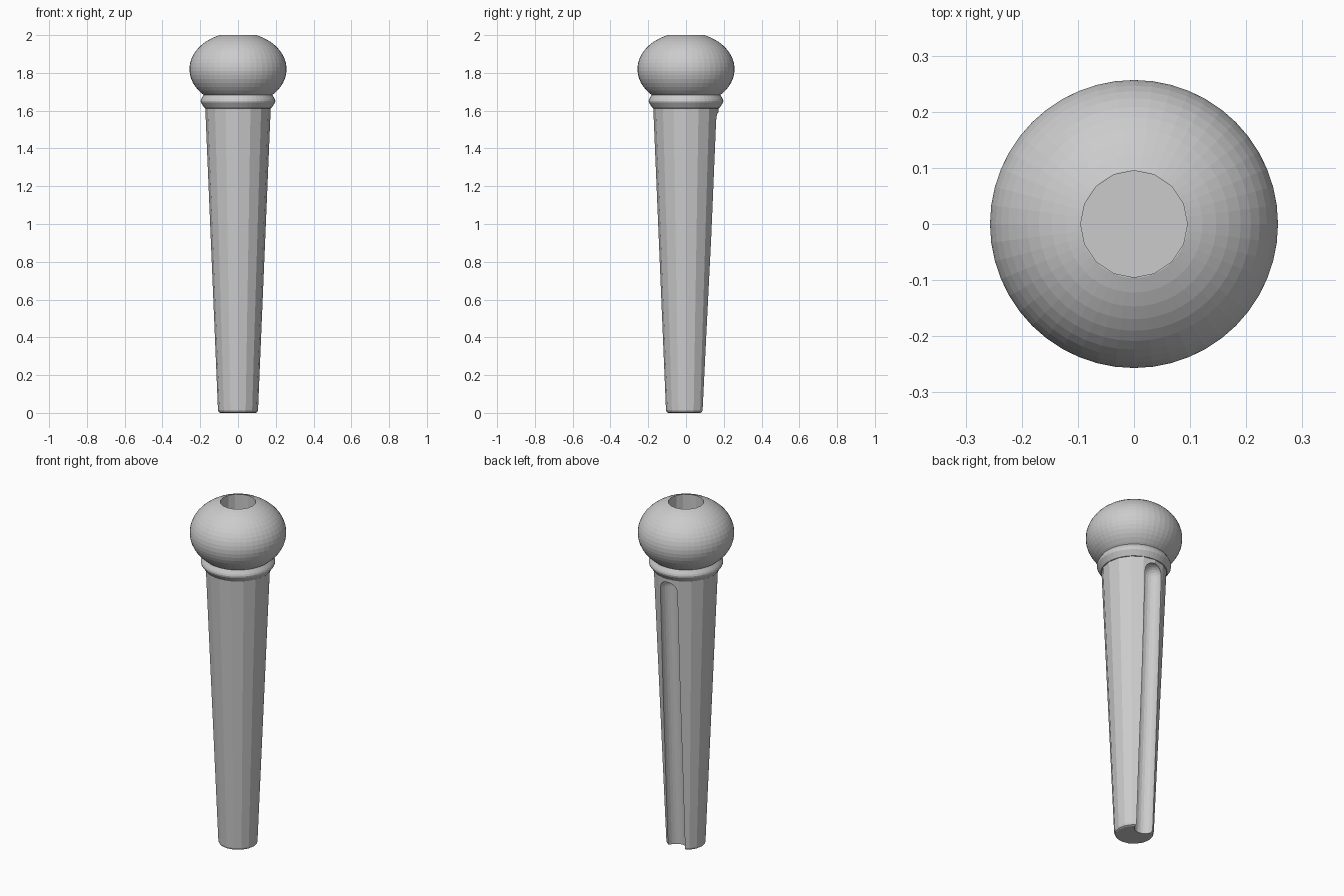
import bpy, bmesh, math

cube = bpy.data.objects.get("Cube")
if cube:
    bpy.data.objects.remove(cube)

grey = bpy.data.materials.new("plain_grey")
grey.use_nodes = True
colour = (0.6, 0.6, 0.6, 1)
grey.diffuse_color = colour
grey.node_tree.nodes["Principled BSDF"].inputs["Base Color"].default_value = colour


def lathe(name, profile, sides):
    """Spin (radius, z) points, listed from bottom to top, into a closed solid."""
    bm = bmesh.new()
    rings = []
    for r, z in profile:
        if r == 0:
            rings.append([bm.verts.new((0, 0, z))] * sides)
        else:
            angles = [math.tau * i / sides for i in range(sides)]
            rings.append([bm.verts.new((r * math.cos(a), r * math.sin(a), z)) for a in angles])
    for low, high in zip(rings, rings[1:]):
        for i in range(sides):
            j = (i + 1) % sides
            corners = dict.fromkeys((low[i], low[j], high[j], high[i]))
            bm.faces.new(list(corners))
    # Cap any open end
    for ring in (rings[0], rings[-1]):
        if ring[0] is not ring[1]:
            bm.faces.new(ring)
    bmesh.ops.recalc_face_normals(bm, faces=bm.faces)
    mesh = bpy.data.meshes.new(name)
    bm.to_mesh(mesh)
    bm.free()
    mesh.materials.append(grey)
    obj = bpy.data.objects.new(name, mesh)
    bpy.context.collection.objects.link(obj)
    return obj


# Tapered shaft with a softened foot
shaft = lathe("shaft", [(0.094, 0), (0.102, 0.004), (0.106, 0.014), (0.174, 1.63)], 16)

# Round-ended groove down the back, following the taper
groove_radius, groove_end = 0.056, 1.54
tip = [(groove_radius * math.cos(a), groove_end + groove_radius * math.sin(a))
       for a in (math.pi / 2 * i / 6 for i in range(6))]
cutter = lathe("groove_cutter", [(groove_radius, -0.2)] + tip + [(0, groove_end + groove_radius)], 24)
cutter.location.y = 0.09
cutter.rotation_euler.x = -math.atan(0.068 / 1.616)
cutter.hide_render = True
cut = shaft.modifiers.new("groove", 'BOOLEAN')
cut.operation = 'DIFFERENCE'
cut.solver = 'EXACT'
cut.object = cutter
bpy.context.view_layer.objects.active = shaft
bpy.ops.object.modifier_apply(modifier=cut.name)
bpy.data.objects.remove(cutter)

# Collar between the shaft and the head
lathe("collar", [(0.165, 1.612), (0.176, 1.613), (0.196, 1.642), (0.198, 1.652),
                 (0.195, 1.662), (0.184, 1.68), (0.17, 1.69)], 48)

# Flattened ball head, truncated on top
centre, wide, tall, steps = 1.82, 0.257, 0.194, 18
start, stop = math.asin(-0.145 / tall), math.asin(0.18 / tall)
ball = []
for i in range(steps + 1):
    a = start + (stop - start) * i / steps
    ball.append((wide * math.cos(a), centre + tall * math.sin(a)))
head = lathe("head", ball, 48)

# Socket sunk into the head
socket = lathe("socket_cutter", [(0.095, 1.85), (0.095, 2.1)], 16)
socket.hide_render = True
cut = head.modifiers.new("socket", 'BOOLEAN')
cut.operation = 'DIFFERENCE'
cut.solver = 'EXACT'
cut.object = socket
bpy.context.view_layer.objects.active = head
bpy.ops.object.modifier_apply(modifier=cut.name)
bpy.data.objects.remove(socket)
